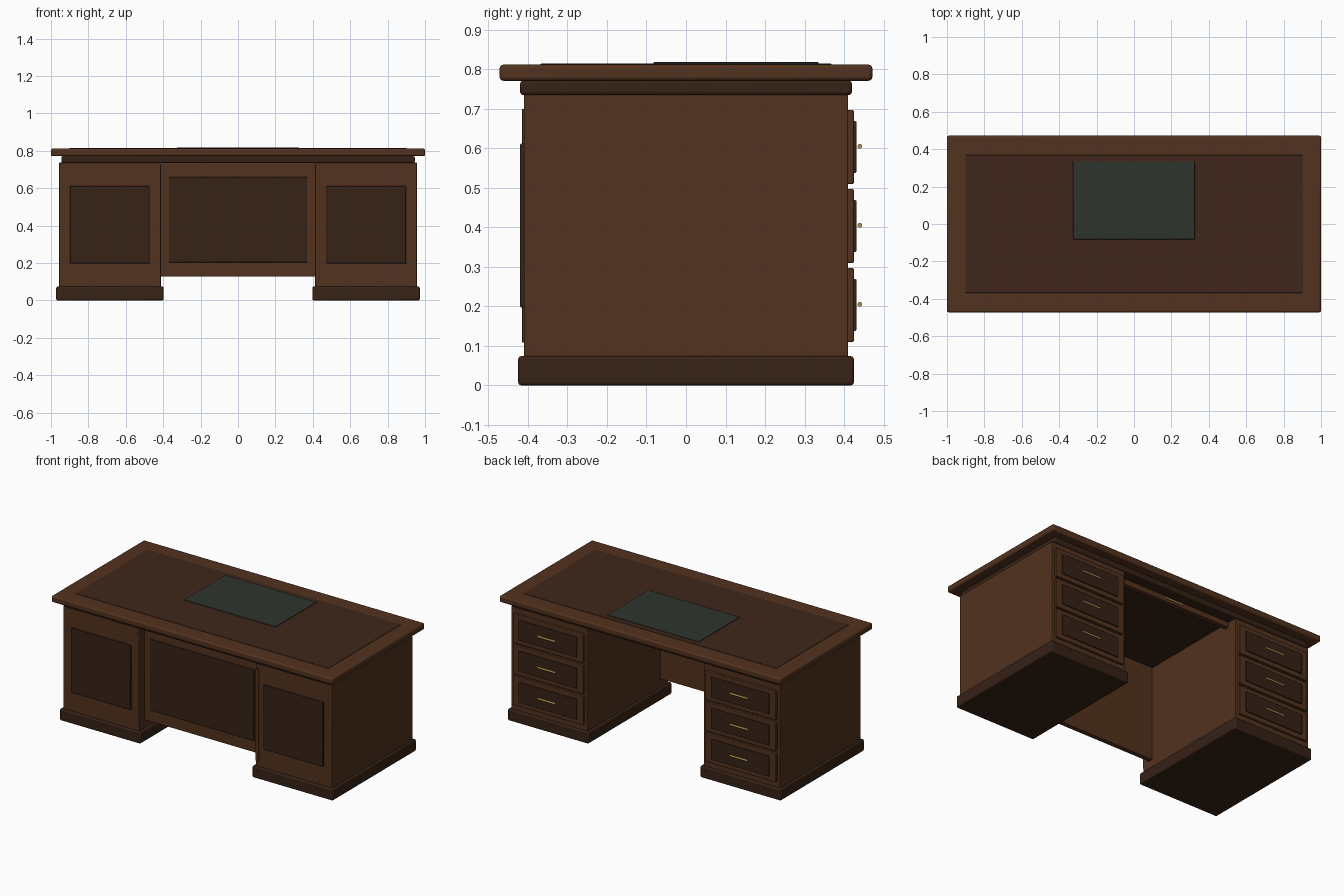
import bpy, math

if "Cube" in bpy.data.objects:
    bpy.data.objects.remove(bpy.data.objects["Cube"])


def material(name, rgb):
    m = bpy.data.materials.new(name)
    m.diffuse_color = (*rgb, 1)
    m.use_nodes = True
    m.node_tree.nodes["Principled BSDF"].inputs["Base Color"].default_value = m.diffuse_color
    return m


WOOD = material("wood", (0.085, 0.032, 0.013))
DARK = material("dark_wood", (0.038, 0.016, 0.008))
LEATHER = material("leather", (0.05, 0.02, 0.011))
PAD = material("pad_green", (0.028, 0.034, 0.027))
BRASS = material("brass", (0.45, 0.30, 0.09))


def finish(ob, name, mat):
    ob.name = name
    ob.data.materials.append(mat)
    bpy.ops.object.shade_smooth_by_angle(angle=math.radians(30))


def box(name, x, y, z, mat, bevel=0.003):
    """Bevelled box from (min, max) ranges."""
    bpy.ops.mesh.primitive_cube_add(
        size=1, location=[(a + b) / 2 for a, b in (x, y, z)])
    ob = bpy.context.object
    ob.scale = [b - a for a, b in (x, y, z)]
    bpy.ops.object.transform_apply(location=False, rotation=False, scale=True)
    if bevel:
        mod = ob.modifiers.new("bevel", 'BEVEL')
        mod.width, mod.segments = bevel, 3
    finish(ob, name, mat)


def handle(name, x, y, z):
    bpy.ops.mesh.primitive_cylinder_add(
        vertices=16, radius=0.006, depth=0.13, location=(x, y, z),
        rotation=(0, math.pi / 2, 0))
    finish(bpy.context.object, name, BRASS)


# Desktop, moulding under it, leather inlay and writing pad
box("desktop", (-1, 1), (-0.472, 0.472), (0.771, 0.812), WOOD, 0.01)
box("top_moulding", (-0.945, 0.945), (-0.42, 0.42), (0.735, 0.771), DARK, 0.008)
box("leather_inlay", (-0.9, 0.9), (-0.368, 0.368), (0.80, 0.8145), LEATHER, 0.001)
box("writing_pad", (-0.325, 0.325), (-0.082, 0.335), (0.81, 0.8185), PAD, 0.002)

# Two pedestals
for side, s in (("left", -1), ("right", 1)):
    c = 0.685 * s

    def span(half):
        return (c - half, c + half)

    box(side + "_pedestal", span(0.272), (-0.41, 0.41), (0.07, 0.736), WOOD)
    box(side + "_plinth", span(0.287), (-0.425, 0.425), (0, 0.074), DARK, 0.008)
    box(side + "_front_panel", span(0.213), (-0.42, -0.40), (0.197, 0.612), DARK, 0.004)
    box(side + "_corner_strip", sorted((0.413 * s, 0.438 * s)),
        (-0.415, -0.40), (0.108, 0.70), WOOD, 0.002)
    # Drawers on the sitting side
    for i in range(3):
        z = 0.203 + 0.2 * i
        n = f"{side}_drawer_{i + 1}"
        box(n, span(0.252), (0.40, 0.425), (z - 0.093, z + 0.094), WOOD, 0.004)
        box(n + "_panel", span(0.208), (0.415, 0.432), (z - 0.065, z + 0.066), DARK, 0.004)
        handle(n + "_handle", c, 0.44, z + 0.002)

# Modesty panel at the front of the kneehole
box("modesty_panel", (-0.413, 0.413), (-0.36, -0.33), (0.128, 0.736), WOOD, 0.002)
box("modesty_inset", (-0.37, 0.37), (-0.368, -0.35), (0.203, 0.66), DARK, 0.004)

# Shallow centre drawer above the kneehole
box("centre_drawer", (-0.413, 0.413), (0.32, 0.35), (0.70, 0.737), WOOD, 0.003)
handle("centre_drawer_handle", 0, 0.358, 0.719)
